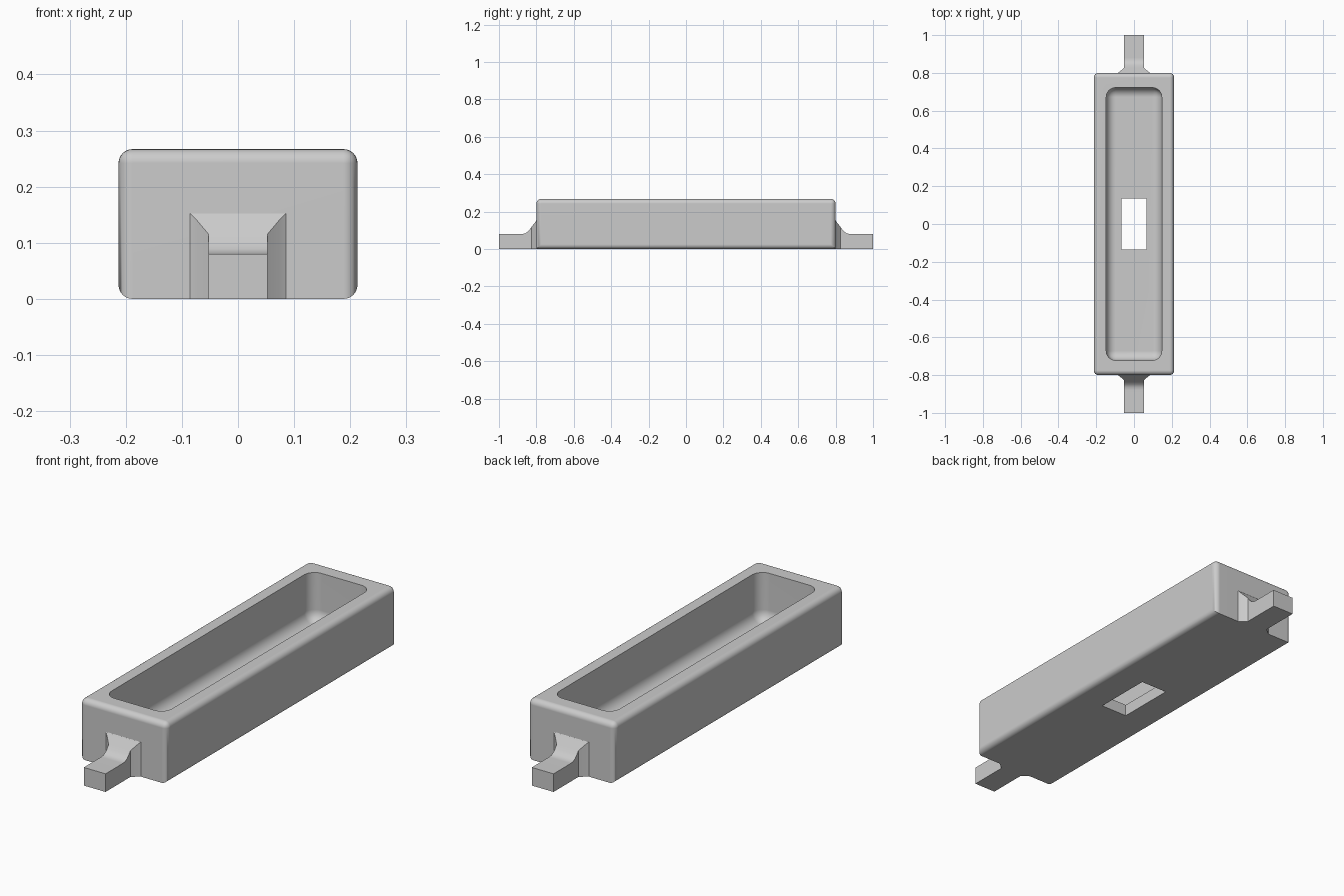
import bpy, bmesh, math
from mathutils import Matrix

if "Cube" in bpy.data.objects:
    bpy.data.objects.remove(bpy.data.objects["Cube"])

grey = bpy.data.materials.new("light_grey")
grey.diffuse_color = (0.6, 0.6, 0.6, 1)
grey.use_nodes = True
grey.node_tree.nodes["Principled BSDF"].inputs["Base Color"].default_value = grey.diffuse_color


def make_object(name, bm):
    bmesh.ops.recalc_face_normals(bm, faces=bm.faces)
    mesh = bpy.data.meshes.new(name)
    bm.to_mesh(mesh)
    bm.free()
    mesh.materials.append(grey)
    obj = bpy.data.objects.new(name, mesh)
    bpy.context.collection.objects.link(obj)
    return obj


def box(name, hx, hy, z0, z1, radius=0, rounded=None):
    """Box with the edges chosen by rounded(direction, middle) filleted."""
    bm = bmesh.new()
    bmesh.ops.create_cube(bm, size=1)
    for v in bm.verts:
        v.co = (v.co.x * 2 * hx, v.co.y * 2 * hy, z1 if v.co.z > 0 else z0)
    if radius:
        edges = []
        for e in bm.edges:
            d = e.verts[1].co - e.verts[0].co
            axis = max(range(3), key=lambda i: abs(d[i]))
            mid = (e.verts[0].co + e.verts[1].co) / 2
            if rounded(axis, mid.z > (z0 + z1) / 2):
                edges.append(e)
        bmesh.ops.bevel(bm, geom=edges, offset=radius, offset_type='OFFSET',
                        segments=6, profile=0.5, affect='EDGES')
    return make_object(name, bm)


def smooth(obj):
    bpy.ops.object.select_all(action='DESELECT')
    bpy.context.view_layer.objects.active = obj
    obj.select_set(True)
    bpy.ops.object.shade_smooth_by_angle(angle=math.radians(32))
    wn = obj.modifiers.new("flat_normals", 'WEIGHTED_NORMAL')
    wn.keep_sharp = True


# Tray body: every edge rounded except the bottom edges of the two ends
body = box("tray_body", 0.213, 0.8, 0, 0.267, 0.025,
           lambda axis, top: top or axis != 0)

# Cavity with rounded corners and floor, and the slot through the floor
cavity = box("cavity_cutter", 0.147, 0.722, 0.053, 0.4, 0.05,
             lambda axis, top: axis == 2 or not top)
slot = box("slot_cutter", 0.066, 0.134, -0.1, 0.2)
for cutter in (cavity, slot):
    mod = body.modifiers.new(cutter.name, 'BOOLEAN')
    mod.operation = 'DIFFERENCE'
    mod.solver = 'EXACT'
    mod.object = cutter
    bpy.context.view_layer.objects.active = body
    bpy.ops.object.modifier_apply(modifier=mod.name)
    bpy.data.objects.remove(cutter)
smooth(body)

# End tabs: (distance from centre, half width, height), flaring into the body
SECTIONS = [(0.799, 0.087, 0.154), (0.808, 0.074, 0.141), (0.827, 0.053, 0.116),
            (0.838, 0.053, 0.101), (0.85, 0.053, 0.089), (0.863, 0.053, 0.082),
            (0.88, 0.053, 0.08), (1.0, 0.053, 0.08)]


def tab(name, angle):
    bm = bmesh.new()
    rings = [[bm.verts.new(p) for p in ((-w, y, 0), (w, y, 0), (w, y, h), (-w, y, h))]
             for y, w, h in SECTIONS]
    for a, b in zip(rings, rings[1:]):
        for i in range(4):
            j = (i + 1) % 4
            bm.faces.new((a[i], a[j], b[j], b[i]))
    bm.faces.new(rings[0])
    bm.faces.new(rings[-1])
    bm.transform(Matrix.Rotation(angle, 4, 'Z'))
    smooth(make_object(name, bm))


tab("back_tab", 0)
tab("front_tab", math.pi)
